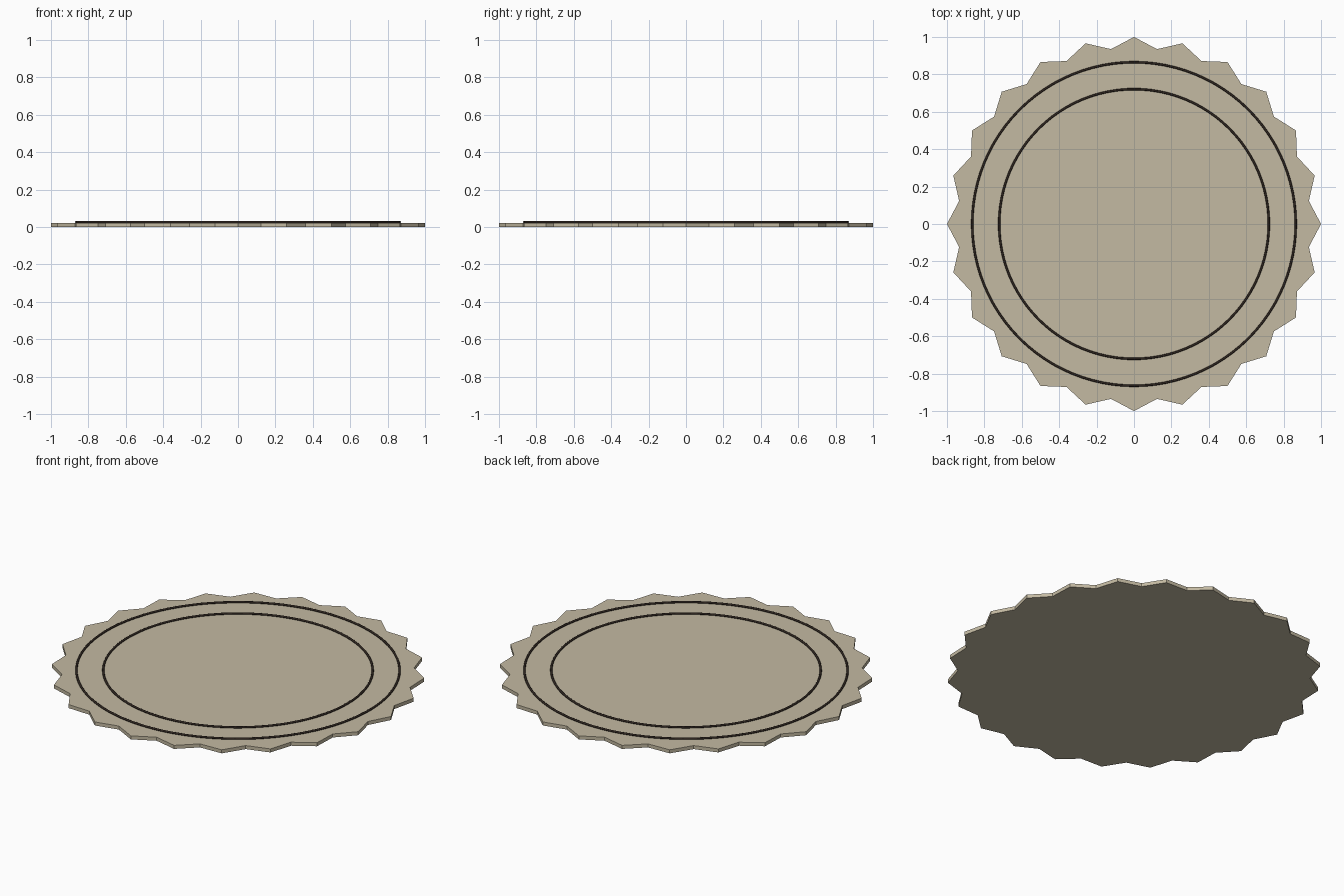
import bpy, bmesh, math

if "Cube" in bpy.data.objects:
    bpy.data.objects.remove(bpy.data.objects["Cube"])

TEETH = 24
THICK = 0.021


def material(name, color):
    m = bpy.data.materials.new(name)
    m.diffuse_color = (*color, 1)
    m.use_nodes = True
    m.node_tree.nodes["Principled BSDF"].inputs["Base Color"].default_value = m.diffuse_color
    return m


stone = material("sand", (0.55, 0.49, 0.36))
dark = material("dark_line", (0.03, 0.02, 0.015))

# Toothed disc: alternating tip and valley radii, extruded upward
bm = bmesh.new()
rim = []
for i in range(TEETH * 2):
    r = 1.0 if i % 2 == 0 else 0.943
    a = math.pi * i / TEETH
    rim.append(bm.verts.new((r * math.cos(a), r * math.sin(a), 0)))
face = bm.faces.new(rim)
ext = bmesh.ops.extrude_face_region(bm, geom=[face])
top = [v for v in ext["geom"] if isinstance(v, bmesh.types.BMVert)]
bmesh.ops.translate(bm, verts=top, vec=(0, 0, THICK))
bmesh.ops.recalc_face_normals(bm, faces=bm.faces[:])
mesh = bpy.data.meshes.new("toothed_disc")
bm.to_mesh(mesh)
bm.free()
mesh.materials.append(stone)
bpy.context.collection.objects.link(bpy.data.objects.new("toothed_disc", mesh))


# Thin dark rings lying on the top face
def ring(name, radius):
    bpy.ops.mesh.primitive_torus_add(
        major_radius=radius, minor_radius=0.006,
        major_segments=96, minor_segments=8, location=(0, 0, 0.026))
    ob = bpy.context.object
    ob.name = name
    ob.data.materials.append(dark)
    bpy.ops.object.shade_smooth()


ring("outer_ring", 0.865)
ring("inner_ring", 0.721)
